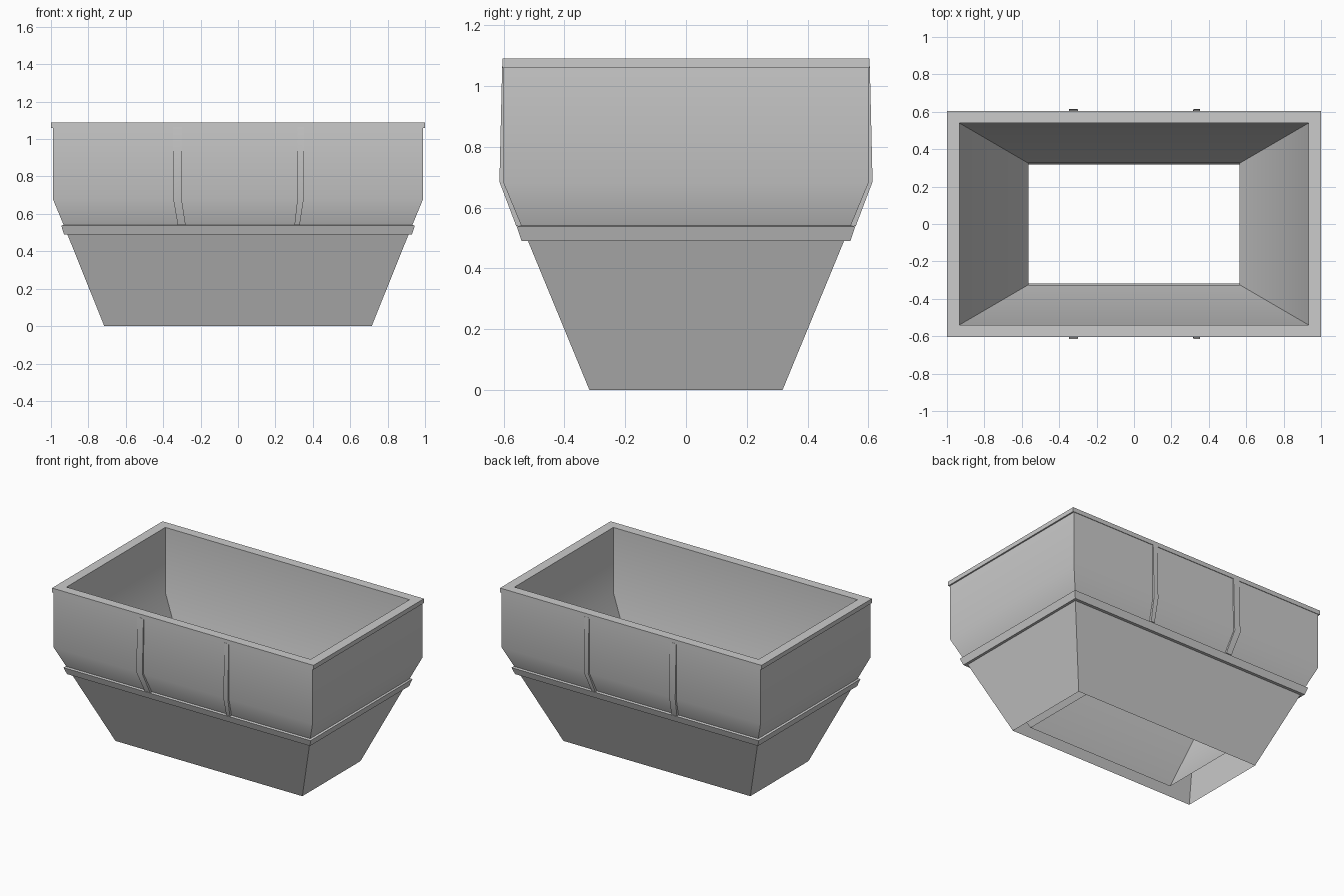
import bpy, bmesh
from math import radians

if "Cube" in bpy.data.objects:
    bpy.data.objects.remove(bpy.data.objects["Cube"])


def finish(name, bm, angle=36):
    me = bpy.data.meshes.new(name)
    bm.to_mesh(me)
    bm.free()
    ob = bpy.data.objects.new(name, me)
    bpy.context.collection.objects.link(ob)
    bpy.ops.object.select_all(action='DESELECT')
    bpy.context.view_layer.objects.active = ob
    ob.select_set(True)
    bpy.ops.object.shade_smooth_by_angle(angle=radians(angle))
    return ob


def loft(name, profile):
    """Join rectangular rings given as (half x, half y, z)."""
    bm = bmesh.new()
    rings = [[bm.verts.new((sx * x, sy * y, z))
              for sx, sy in ((-1, -1), (1, -1), (1, 1), (-1, 1))]
             for x, y, z in profile]
    for a, b in zip(rings, rings[1:]):
        for i in range(4):
            j = (i + 1) % 4
            bm.faces.new((a[i], a[j], b[j], b[i]))
    return finish(name, bm)


def rib(name, sections, side):
    """Vertical strap: sections are (x left, x right, outer y, z)."""
    bm = bmesh.new()
    rings = [[bm.verts.new((x, side * y, z)) for x, y in
              ((x0, yo), (x1, yo), (x1, yo - 0.03), (x0, yo - 0.03))]
             for x0, x1, yo, z in sections]
    for a, b in zip(rings, rings[1:]):
        for i in range(4):
            j = (i + 1) % 4
            bm.faces.new((a[i], a[j], b[j], b[i]))
    bm.faces.new(rings[0])
    bm.faces.new(rings[-1])
    bmesh.ops.recalc_face_normals(bm, faces=bm.faces)
    return finish(name, bm)


# Tapered lower hopper, open at the bottom
loft("lower_hopper", [(0.715, 0.318, 0), (0.912, 0.52, 0.49)])

# Projecting belt between hopper and body
loft("belt_flange", [(0.912, 0.52, 0.49), (0.93, 0.541, 0.49),
                     (0.945, 0.557, 0.537), (0.932, 0.542, 0.542)])

# Upper body with a bent lower edge
loft("upper_body", [(0.932, 0.542, 0.54), (0.99, 0.60, 0.68),
                    (0.99, 0.60, 1.06)])

# Flat rim
loft("top_rim", [(0.99, 0.60, 1.06), (1.0, 0.604, 1.06),
                 (1.0, 0.604, 1.09), (0.934, 0.54, 1.09)])

# Inner funnel, stopping short of the outer bottom edge
loft("inner_funnel", [(0.934, 0.54, 1.09), (0.934, 0.54, 0.64),
                      (0.565, 0.325, 0.08)])

# Bent ribs on the two long sides
left = [(-0.322, -0.28, 0.559, 0.54), (-0.347, -0.302, 0.614, 0.685),
        (-0.348, -0.30, 0.605, 1.065)]
right = [(0.302, 0.33, 0.559, 0.54), (0.318, 0.352, 0.614, 0.685),
         (0.319, 0.352, 0.605, 1.065)]
for side, label in ((-1, "front"), (1, "back")):
    rib(label + "_left_rib", left, side)
    rib(label + "_right_rib", right, side)
